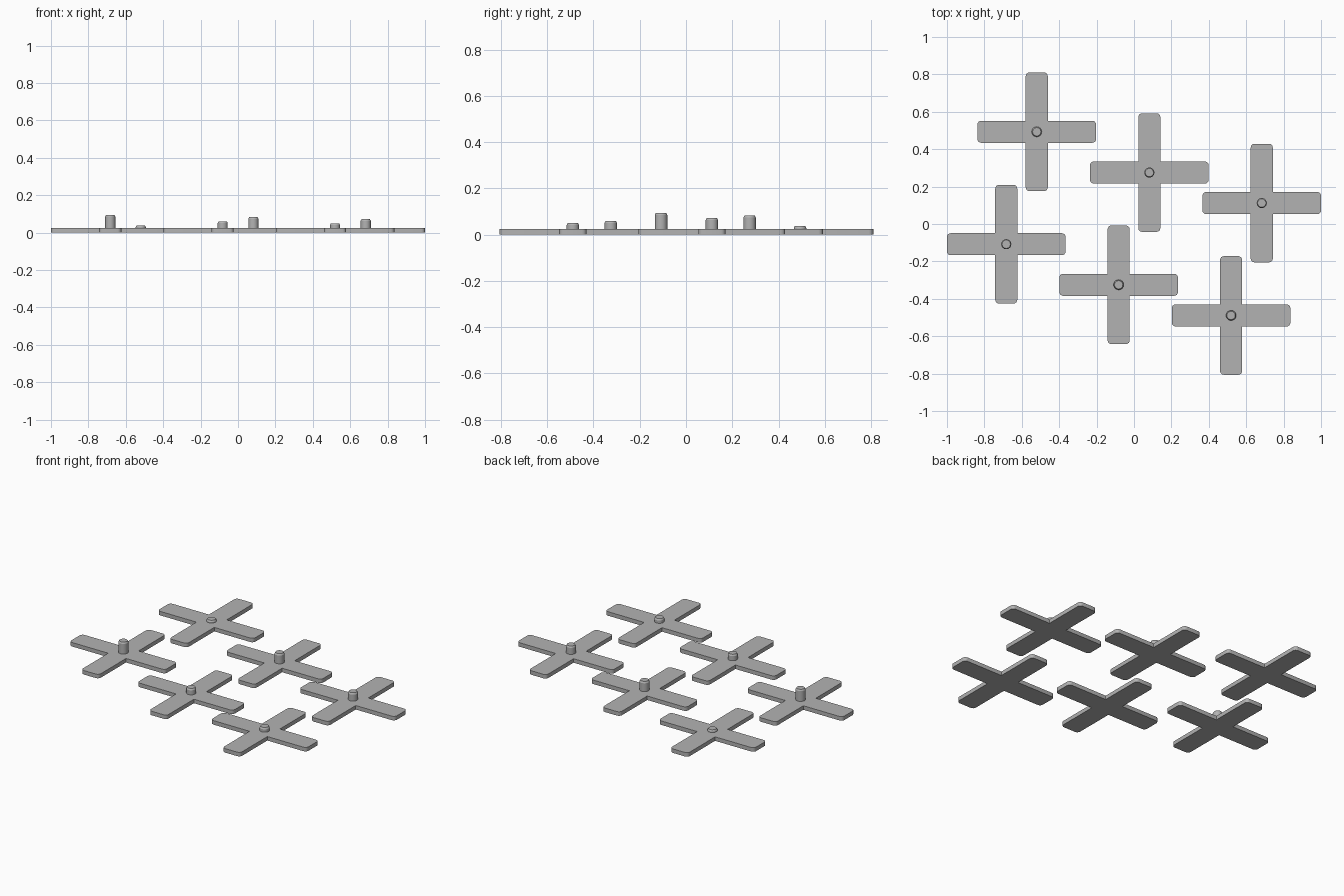
import bpy, bmesh, math

if "Cube" in bpy.data.objects:
    bpy.data.objects.remove(bpy.data.objects["Cube"])

HALF, WIDE, THICK, CORNER = 0.317, 0.059, 0.024, 0.02
PIN_R, PIN_TIP, CHAMFER = 0.027, 0.022, 0.009

grey = bpy.data.materials.new("plain grey")
grey.use_nodes = True
grey.diffuse_color = (0.45, 0.45, 0.45, 1)
grey.node_tree.nodes["Principled BSDF"].inputs["Base Color"].default_value = (0.45, 0.45, 0.45, 1)


def finish(name, bm, location):
    bmesh.ops.recalc_face_normals(bm, faces=bm.faces)
    mesh = bpy.data.meshes.new(name)
    bm.to_mesh(mesh)
    bm.free()
    mesh.materials.append(grey)
    obj = bpy.data.objects.new(name, mesh)
    obj.location = location
    bpy.context.collection.objects.link(obj)
    return obj


def arm_outline():
    # One arm pointing to +x: inner corner, then two rounded tip corners
    pts = [(WIDE, -WIDE)]
    for side, start in ((-1, -90), (1, 0)):
        for i in range(5):
            a = math.radians(start + 22.5 * i)
            pts.append((HALF - CORNER + CORNER * math.cos(a),
                        side * (WIDE - CORNER) + CORNER * math.sin(a)))
    return pts


def cross_plate(name, x, y):
    bm = bmesh.new()
    ring = []
    for c, s in ((1, 0), (0, 1), (-1, 0), (0, -1)):
        ring += [bm.verts.new((c * px - s * py, s * px + c * py, 0)) for px, py in arm_outline()]
    base = bm.faces.new(ring)
    top = bmesh.ops.extrude_face_region(bm, geom=[base], use_keep_orig=True)["geom"]
    bmesh.ops.translate(bm, verts=[v for v in top if isinstance(v, bmesh.types.BMVert)],
                        vec=(0, 0, THICK))
    return finish(name, bm, (x, y, 0))


def pin(name, x, y, height):
    # Round peg with a tapered tip, rooted inside the plate
    bm = bmesh.new()
    root = THICK / 2
    rings = []
    for r, z in ((PIN_R, root), (PIN_R, height - CHAMFER), (PIN_TIP, height)):
        rings.append([bm.verts.new((r * math.cos(math.tau * i / 32),
                                    r * math.sin(math.tau * i / 32), z)) for i in range(32)])
    for low, high in zip(rings, rings[1:]):
        for i in range(32):
            j = (i + 1) % 32
            bm.faces.new((low[i], low[j], high[j], high[i]))
    bm.faces.new(rings[0])
    bm.faces.new(rings[-1])
    return finish(name, bm, (x, y, 0))


# Six crosses, each with a different peg height
spots = [(-0.52, 0.493, 0.038), (0.082, 0.275, 0.083), (0.683, 0.112, 0.072),
         (-0.683, -0.108, 0.094), (-0.082, -0.325, 0.06), (0.519, -0.489, 0.05)]
parts = []
for n, (x, y, h) in enumerate(spots, 1):
    parts.append(cross_plate(f"cross_plate_{n}", x, y))
    parts.append(pin(f"centre_pin_{n}", x, y, h))

bpy.ops.object.select_all(action='DESELECT')
for obj in parts:
    obj.select_set(True)
bpy.context.view_layer.objects.active = parts[0]
bpy.ops.object.shade_smooth_by_angle(angle=math.radians(25))
